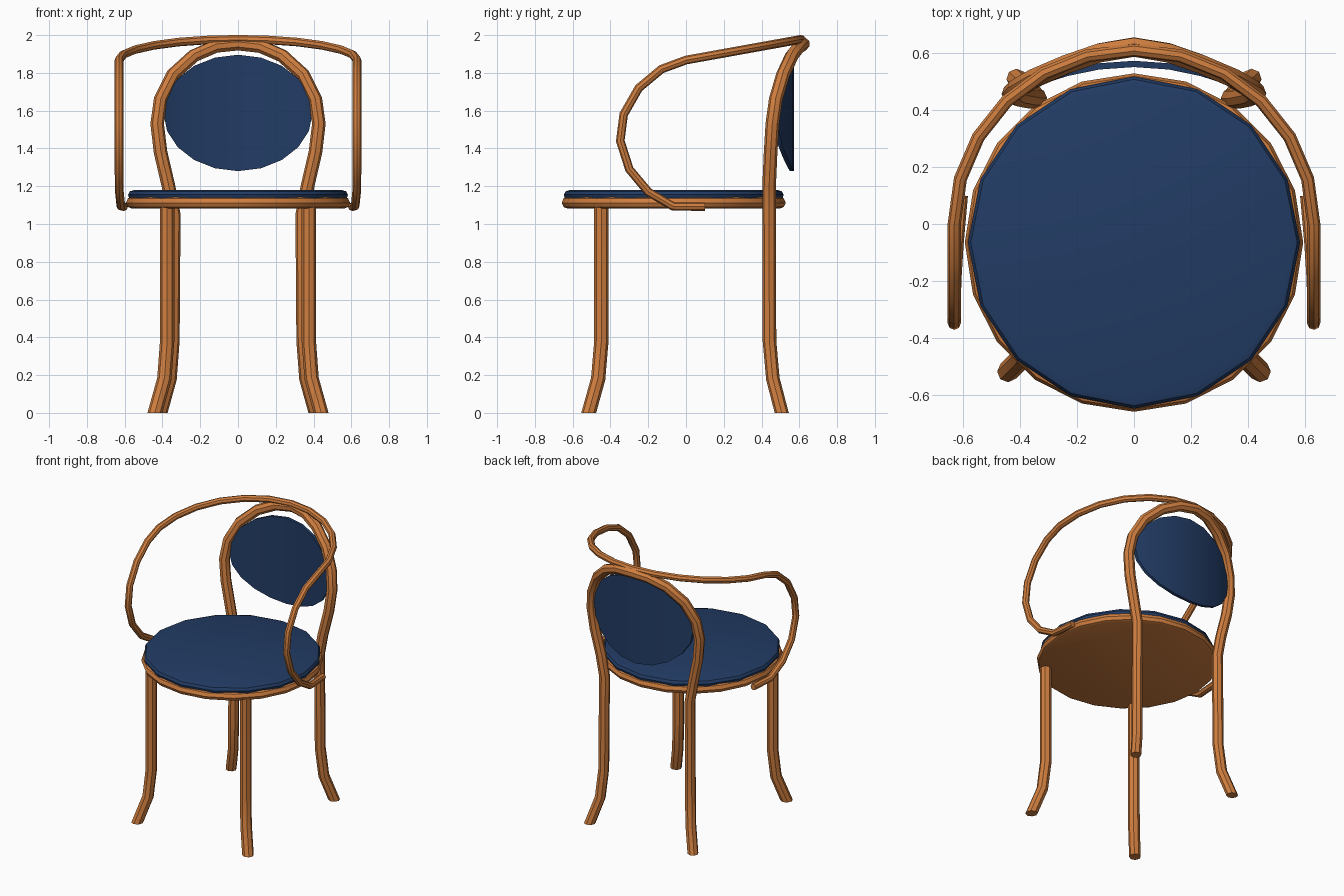
import bpy, bmesh, math
from mathutils import Vector

if "Cube" in bpy.data.objects:
    bpy.data.objects.remove(bpy.data.objects["Cube"])


def material(name, rgb):
    m = bpy.data.materials.new(name)
    m.diffuse_color = (*rgb, 1)
    m.use_nodes = True
    m.node_tree.nodes["Principled BSDF"].inputs["Base Color"].default_value = m.diffuse_color
    return m


WOOD = material("bent wood", (0.63, 0.21, 0.05))
CLOTH = material("blue fabric", (0.016, 0.045, 0.13))


def finish(name, bm, mat, angle=40):
    bmesh.ops.recalc_face_normals(bm, faces=bm.faces)
    me = bpy.data.meshes.new(name)
    bm.to_mesh(me)
    bm.free()
    me.materials.append(mat)
    ob = bpy.data.objects.new(name, me)
    bpy.context.collection.objects.link(ob)
    bpy.ops.object.select_all(action='DESELECT')
    ob.select_set(True)
    bpy.context.view_layer.objects.active = ob
    bpy.ops.object.shade_smooth_by_angle(angle=math.radians(angle))
    return ob


def tube(name, points, r, sides=8):
    """Sweep a round section along a path; ends on the floor are cut level."""
    pts = [Vector(p) for p in points]
    bm = bmesh.new()
    rings, n = [], None
    for i, p in enumerate(pts):
        t = (pts[min(i + 1, len(pts) - 1)] - pts[max(i - 1, 0)]).normalized()
        n = n or t.cross(Vector((1, 0, 0)))
        n = (n - t * n.dot(t)).normalized()
        b = t.cross(n)
        ring = []
        for k in range(sides):
            a = math.tau * k / sides
            v = p + (n * math.cos(a) + b * math.sin(a)) * r
            if p.z == 0:
                v -= t * (v.z / t.z)
            ring.append(bm.verts.new(v))
        rings.append(ring)
    for r0, r1 in zip(rings, rings[1:]):
        for k in range(sides):
            j = (k + 1) % sides
            bm.faces.new((r0[k], r0[j], r1[j], r1[k]))
    bm.faces.new(rings[0])
    bm.faces.new(rings[-1])
    return finish(name, bm, WOOD)


def lathe(name, profile, cy, sides, mat):
    """Round solid from (radius, height) points, capped top and bottom."""
    bm = bmesh.new()
    rings = [[bm.verts.new((r * math.sin(math.tau * k / sides),
                            cy + r * math.cos(math.tau * k / sides), z))
              for k in range(sides)] for r, z in profile]
    for r0, r1 in zip(rings, rings[1:]):
        for k in range(sides):
            j = (k + 1) % sides
            bm.faces.new((r0[k], r0[j], r1[j], r1[k]))
    bm.faces.new(rings[0])
    bm.faces.new(rings[-1])
    return finish(name, bm, mat)


def mirrored(half):
    """Complete a path whose last point lies on x = 0."""
    return half + [(-x, y, z) for x, y, z in half[-2::-1]]


# Seat
lathe("seat_frame", [(0.565, 1.083), (0.583, 1.09), (0.593, 1.112),
                     (0.583, 1.136), (0.562, 1.145)], -0.065, 20, WOOD)
lathe("seat_cushion", [(0.575, 1.13), (0.582, 1.155), (0.572, 1.173),
                       (0.55, 1.18)], -0.065, 16, CLOTH)

# Front legs
for side, s in (("left", -1), ("right", 1)):
    tube("front_leg_" + side,
         [(s * 0.375, -0.448, 1.1), (s * 0.375, -0.448, 0.38),
          (s * 0.39, -0.465, 0.18), (s * 0.44, -0.515, 0)], 0.038)

# Back legs and back hoop in one bent piece
tube("back_legs_and_hoop", mirrored([
    (0.41, 0.507, 0), (0.36, 0.46, 0.18), (0.345, 0.442, 0.38),
    (0.34, 0.44, 1.05), (0.368, 0.44, 1.2), (0.41, 0.448, 1.38),
    (0.428, 0.457, 1.53), (0.41, 0.475, 1.66), (0.345, 0.513, 1.79),
    (0.235, 0.56, 1.89), (0.12, 0.6, 1.94), (0, 0.62, 1.953)]), 0.036)

# Arm rail: curls up from the seat edge and sweeps around the back
arm = [(0.605, 0.1, 1.092), (0.62, -0.07, 1.094), (0.628, -0.2, 1.17),
       (0.63, -0.3, 1.29), (0.63, -0.348, 1.44), (0.63, -0.33, 1.58),
       (0.63, -0.25, 1.72), (0.63, -0.13, 1.82)]
for k in range(7):
    a = math.radians(15 * k)
    y = 0.61 * math.sin(a)
    arm.append((0.63 * math.cos(a) if k < 6 else 0, y, 1.868 + 0.18 * y))
tube("arm_rail", mirrored(arm), 0.023)

# Back cushion: elliptical pad curved around the sitter
bm = bmesh.new()
front, back = {}, {}
N = 10
for layer, dy in ((front, 0.0), (back, 0.022)):
    for i in range(N + 1):
        a = math.pi * i / N
        x = -0.395 * math.cos(a)
        h = 0.308 * math.sin(a)
        y = 0.55 - 0.58 * x * x + dy
        if 0 < i < N:
            layer[i] = [bm.verts.new((x, y, 1.588 + h)),
                        bm.verts.new((x, y, 1.588 - h))]
        else:
            layer[i] = [bm.verts.new((x, y, 1.588))]
for i in range(N):
    for layer in (front, back):
        bm.faces.new(layer[i] + layer[i + 1][::-1])
    for e in (0, -1):
        bm.faces.new((front[i][e], front[i + 1][e], back[i + 1][e], back[i][e]))
finish("back_cushion", bm, CLOTH)
